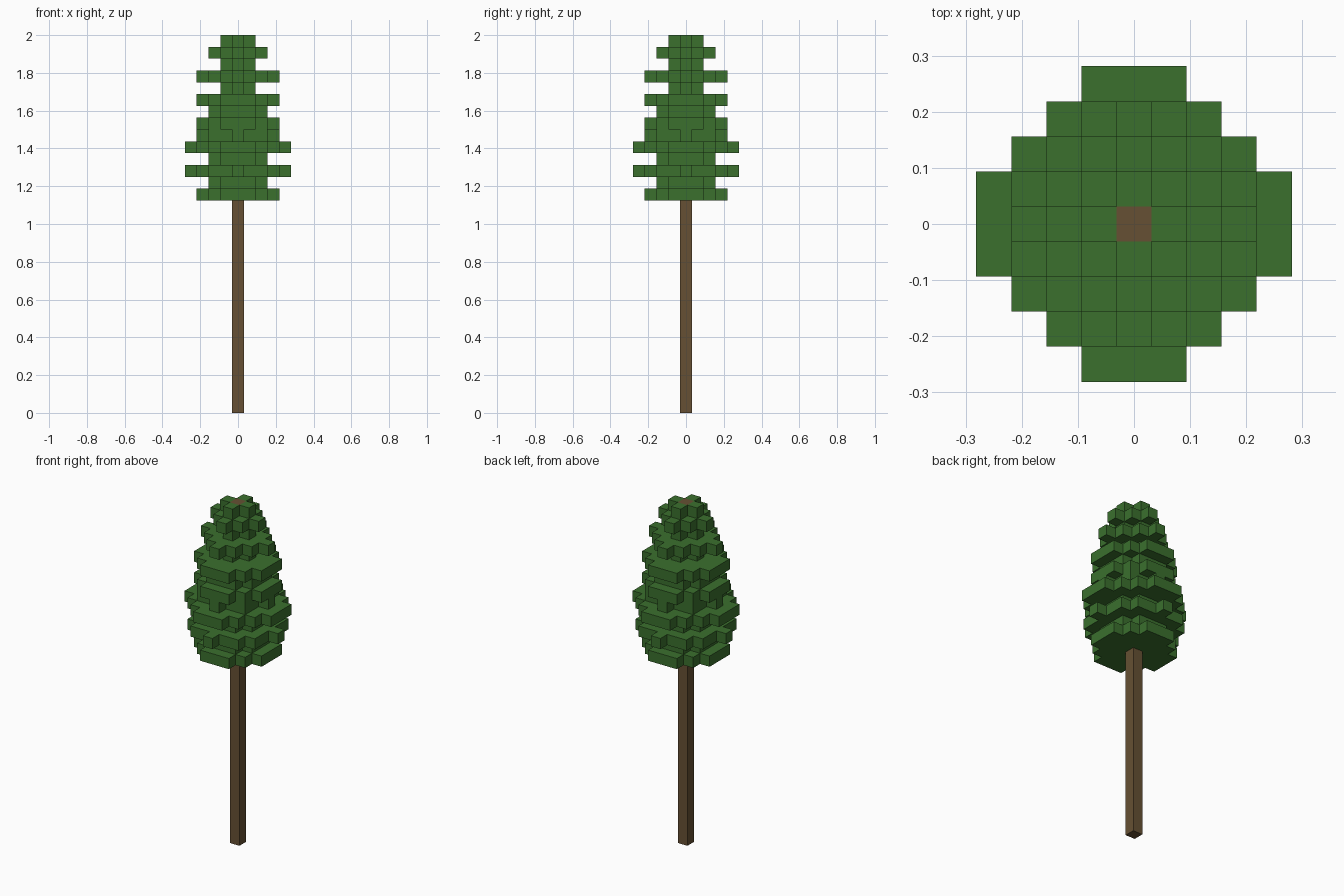
import bpy, bmesh, math
from mathutils import Vector

old = bpy.data.objects.get("Cube")
if old:
    bpy.data.objects.remove(old, do_unlink=True)

CELL = 2 / 32          # edge of one block
FIRST_TIER = 18        # block layer where the foliage starts


def material(name, rgb):
    mat = bpy.data.materials.new(name)
    mat.use_nodes = True
    mat.diffuse_color = (*rgb, 1)
    mat.node_tree.nodes["Principled BSDF"].inputs["Base Color"].default_value = (*rgb, 1)
    return mat


def add_object(name, bm, mat):
    mesh = bpy.data.meshes.new(name)
    bm.to_mesh(mesh)
    bm.free()
    mesh.materials.append(mat)
    obj = bpy.data.objects.new(name, mesh)
    bpy.context.collection.objects.link(obj)


def disc(limit):
    """Block positions in a round tier, given the squared radius."""
    span = range(-4, 5)
    return {(x, y) for x in span for y in span if x * x + y * y <= limit}


def diamond(reach):
    span = range(-reach, reach + 1)
    return {(x, y) for x in span for y in span if abs(x) + abs(y) <= reach}


# Foliage tiers from the bottom up
tiers = [disc(10), disc(5), disc(16), disc(5), disc(17), disc(9), disc(10),
         disc(5), disc(10), diamond(1), diamond(3), diamond(1), diamond(2), diamond(1)]
blocks = {(x, y, FIRST_TIER + i) for i, tier in enumerate(tiers) for x, y in tier}
trunk_blocks = {(0, 0, z) for z in range(FIRST_TIER + len(tiers))}
leaf_blocks = blocks - trunk_blocks
filled = blocks | trunk_blocks

# Foliage shell: only the exposed sides of the blocks
bm = bmesh.new()
axes = [Vector(a) for a in ((1, 0, 0), (0, 1, 0), (0, 0, 1))]
for block in sorted(leaf_blocks):
    centre = Vector(block) + axes[2] / 2
    for i in range(3):
        for sign in (-1, 1):
            normal = axes[i] * sign
            if tuple(int(c) for c in Vector(block) + normal) in filled:
                continue
            u = axes[(i + 1) % 3] / 2
            v = axes[(i + 2) % 3] / 2 * sign
            mid = centre + normal / 2
            corners = (mid - u - v, mid + u - v, mid + u + v, mid - u + v)
            bm.faces.new([bm.verts.new(c * CELL) for c in corners])
bmesh.ops.remove_doubles(bm, verts=bm.verts, dist=CELL / 100)
bmesh.ops.recalc_face_normals(bm, faces=bm.faces)
add_object("foliage", bm, material("leaf green", (0.043, 0.162, 0.027)))

# Trunk: one square post through the whole height
bm = bmesh.new()
bmesh.ops.create_cube(bm, size=1)
bmesh.ops.scale(bm, vec=(CELL, CELL, 2), verts=bm.verts)
bmesh.ops.translate(bm, vec=(0, 0, 1), verts=bm.verts)
add_object("trunk", bm, material("bark brown", (0.133, 0.081, 0.033)))
